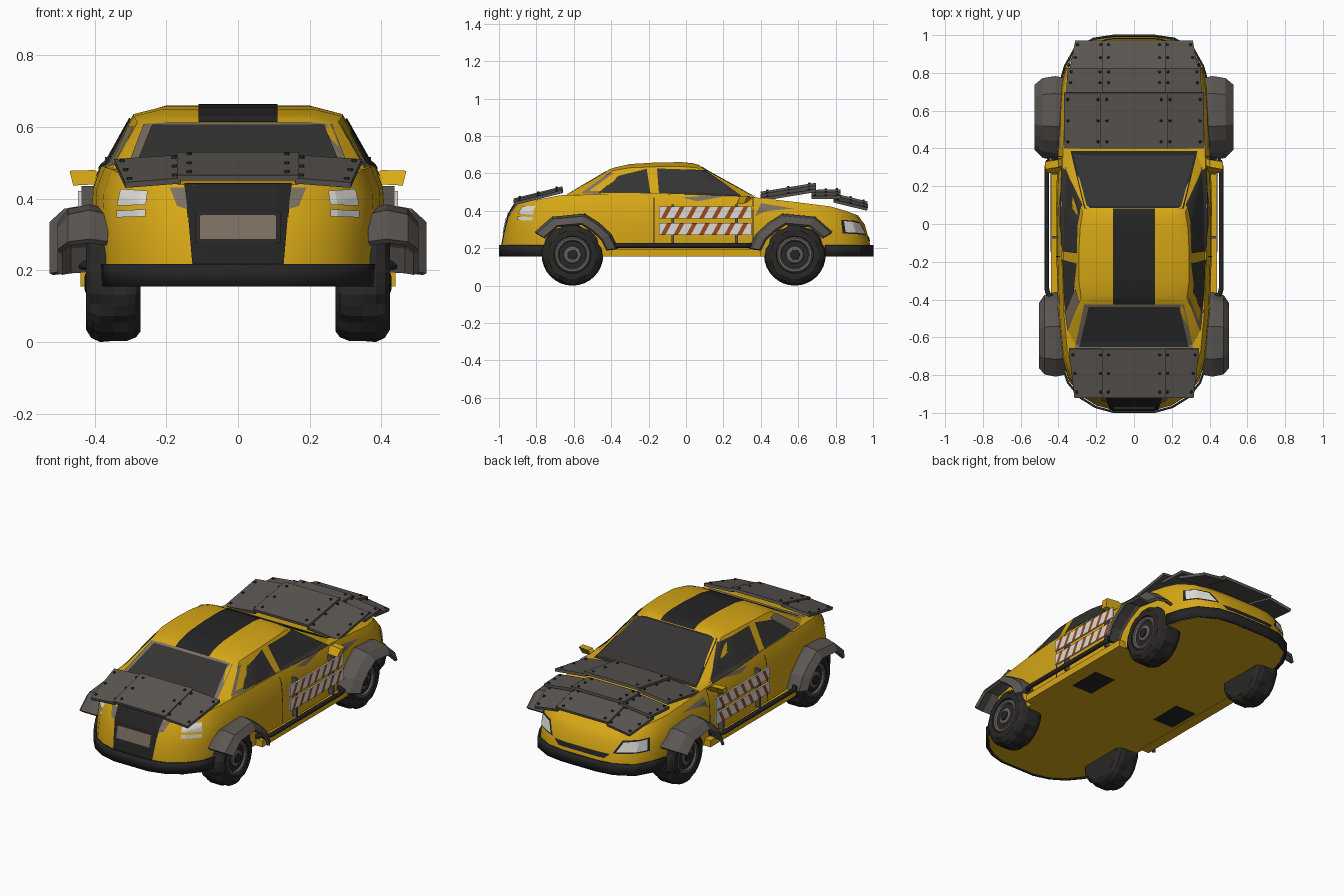
import bpy, bmesh, math
from mathutils import Vector, Matrix
from mathutils.bvhtree import BVHTree

if "Cube" in bpy.data.objects:
    bpy.data.objects.remove(bpy.data.objects["Cube"])


def mat(name, *c):
    m = bpy.data.materials.new(name)
    m.diffuse_color = (*c, 1)
    m.use_nodes = True
    m.node_tree.nodes["Principled BSDF"].inputs["Base Color"].default_value = m.diffuse_color
    return m


YELLOW = mat("yellow_paint", 0.68, 0.39, 0.008)
BLACK = mat("black_trim", 0.018, 0.018, 0.018)
GLASS = mat("dark_glass", 0.035, 0.034, 0.033)
ARMOUR = mat("armour_grey", 0.105, 0.094, 0.085)
PRIMER = mat("bare_primer", 0.2, 0.16, 0.12)
WHITE = mat("lamp_white", 0.72, 0.7, 0.67)
RUST = mat("rust_orange", 0.33, 0.07, 0.012)
TYRE = mat("tyre_rubber", 0.022, 0.021, 0.02)
RIM = mat("rim_grey", 0.13, 0.115, 0.105)


def mesh(name, verts, faces, m, solid=0, smooth=0, recalc=True):
    me = bpy.data.meshes.new(name)
    me.from_pydata([tuple(v) for v in verts], [], faces)
    if recalc:
        bm = bmesh.new()
        bm.from_mesh(me)
        bmesh.ops.recalc_face_normals(bm, faces=bm.faces)
        bm.to_mesh(me)
        bm.free()
    me.materials.append(m)
    ob = bpy.data.objects.new(name, me)
    bpy.context.collection.objects.link(ob)
    if solid:
        mod = ob.modifiers.new("thickness", "SOLIDIFY")
        mod.thickness, mod.offset = solid, 0
    if smooth:
        bpy.context.view_layer.objects.active = ob
        ob.select_set(True)
        bpy.ops.object.shade_smooth_by_angle(angle=math.radians(smooth))
        ob.select_set(False)
    return ob


def box(name, lo, hi, m):
    v = [(x, y, z) for x in (lo[0], hi[0]) for y in (lo[1], hi[1]) for z in (lo[2], hi[2])]
    return mesh(name, v, [(0, 1, 3, 2), (4, 5, 7, 6), (0, 1, 5, 4), (2, 3, 7, 6), (0, 2, 6, 4), (1, 3, 7, 5)], m)


def shell(rings):
    """Half outlines (rear to front) stacked upward, mirrored, with strip caps."""
    n, v, f = len(rings[0]), [], []
    for r in rings:
        v += r + [(-x, y, z) for x, y, z in reversed(r)]
    c = 2 * n
    for k in range(len(rings) - 1):
        for i in range(c):
            j = (i + 1) % c
            f.append((k * c + i, k * c + j, k * c + c + j, k * c + c + i))
    for b in (0, (len(rings) - 1) * c):
        f += [(b + i, b + i + 1, b + c - 2 - i, b + c - 1 - i) for i in range(n - 1)]
    return v, f


def interp(table, y):
    for (a, p), (b, q) in zip(table, table[1:]):
        if y <= b:
            return p + (q - p) * max(0, (y - a) / (b - a))
    return table[-1][1]


# lower body
OUT = [(.11, -.985), (.2, -.96), (.28, -.91), (.345, -.83), (.38, -.72), (.4, -.5), (.41, -.2), (.412, .1),
       (.405, .4), (.395, .6), (.385, .74), (.36, .83), (.31, .92), (.21, .975), (.11, .99)]
TOP = [(-1, .42), (-.9, .44), (-.66, .485), (0, .495), (.4, .47), (.8, .42), (.92, .375), (1, .35)]
LEVELS = [(0, .98, 1), (.2, 1, 1), (.5, 1, .985), (.82, .985, .965), (1, .93, .93)]
rings = []
for t, sx, sy in LEVELS:
    rings.append([(w * sx, y * sy, .157 + t * (interp(TOP, y * sy) - .157)) for w, y in OUT])
bv, bf = shell(rings)
mesh("body", bv, bf, YELLOW, smooth=35)

# cabin
base = [(.32, -.69, .455), (.365, -.6, .46), (.385, -.4, .46), (.392, -.17, .46), (.386, .1, .46), (.372, .34, .455),
        (.34, .41, .45)]
brow = [(.255, -.43, .607), (.28, -.39, .615), (.292, -.3, .63), (.292, -.15, .636), (.285, -.02, .636),
        (.272, .06, .63), (.255, .09, .628)]
roof = [(.2, -.41, .622), (.21, -.38, .632), (.21, -.3, .65), (.2, -.15, .659), (.2, -.02, .66),
        (.2, .04, .654), (.2, .07, .645)]
cv, cf = shell([base, brow, roof])
mesh("cabin", cv, cf, YELLOW, smooth=25)
TREE = BVHTree.FromPolygons([Vector(v) for v in bv + cv], bf + [tuple(i + len(bv) for i in f) for f in cf])


def decal(name, quad, axis, sign, m, lift=.005, n=8):
    """Thin patch laid on the body: a 2D quad projected along an axis."""
    d = Vector([-sign if a == axis else 0 for a in "xyz"])
    v, f = [], []
    q = [Vector(p) for p in quad]
    for i in range(n + 1):
        for j in range(n + 1):
            a, b = i / n, j / n
            p = (q[0] * (1 - a) + q[1] * a) * (1 - b) + (q[3] * (1 - a) + q[2] * a) * b
            o = Vector({"x": (0, p[0], p[1]), "y": (p[0], 0, p[1]), "z": (p[0], p[1], 0)}[axis]) - d * 2
            hit, nor, _, _ = TREE.ray_cast(o, d)
            if hit is None:
                hit, nor, _, _ = TREE.find_nearest(o + d * 1.2)
            v.append(hit + (nor if nor.dot(d) < 0 else -nor) * lift)
    for i in range(n):
        for j in range(n):
            k = i * (n + 1) + j
            f.append((k, k + n + 1, k + n + 2, k + 1))
    a, b, c = v[f[0][0]], v[f[0][1]], v[f[0][2]]
    if (b - a).cross(c - a).dot(d) > 0:
        f = [t[::-1] for t in f]
    return mesh(name, v, f, m, recalc=False)


def sym(y0, w0, y1, w1):
    return [(-w0, y0), (w0, y0), (w1, y1), (-w1, y1)]


# glass, stripes, number plate panel
decal("windscreen_frame", sym(.385, .335, .082, .262), "z", 1, BLACK, .003)
decal("windscreen", sym(.37, .322, .092, .25), "z", 1, GLASS)
decal("rear_window_frame", sym(-.67, .315, -.425, .262), "z", 1, PRIMER, .003)
decal("rear_window", sym(-.65, .29, -.438, .24), "z", 1, GLASS)
decal("roof_stripe", sym(-.425, .11, .08, .11), "z", 1, BLACK, .004, 16)
decal("tail_stripe", sym(.2, .125, .43, .145), "y", -1, BLACK, .004)
decal("tail_plate_rim", sym(.277, .118, .36, .118), "y", -1, TYRE, .008)
decal("tail_plate", sym(.285, .108, .352, .108), "y", -1, PRIMER, .011)
decal("front_grille", sym(.235, .15, .262, .18), "y", 1, BLACK, .004)
decal("trunk_lip", sym(-.95, .14, -.9, .15), "z", 1, BLACK, .004)

for s in (1, -1):
    # side windows and pillars
    decal("front_side_window", [(-.145, .492), (.3, .475), (.1, .615), (-.155, .624)], "x", s, GLASS, .005, 12)
    decal("rear_side_window", [(-.47, .492), (-.19, .492), (-.21, .622), (-.36, .585)], "x", s, GLASS)
    decal("pillar_primer", [(-.56, .492), (-.46, .488), (-.34, .6), (-.41, .6)], "x", s, PRIMER, .003)
    # worn paint patches and door seams
    decal("door_patch", [(-.02, .47), (.06, .45), (.2, .475), (.2, .487)], "x", s, PRIMER, .003)
    decal("wing_patch", [(.37, .37), (.42, .4), (.58, .41), (.4, .44)], "x", s, PRIMER, .003)
    decal("tail_patch", [(s * .14, .37), (s * .17, .38), (s * .19, .43), (s * .145, .43)], "y", -1, PRIMER, .003)
    for y in (-.175, .355):
        decal("door_seam", [(y, .2), (y + .006, .2), (y + .006, .47), (y, .47)], "x", s, BLACK, .002)
    # lamps
    for nm, q in (("tail_lamp", [(.255, .382), (.335, .38), (.325, .425), (.25, .42)]),
                  ("tail_lamp_strip", [(.255, .35), (.335, .347), (.335, .366), (.255, .37)])):
        r = [(s * x, z) for x, z in q]
        decal(nm, r, "y", -1, WHITE)
    decal("head_lamp", [(s * x, z) for x, z in [(.21, .275), (.34, .285), (.335, .345), (.24, .33)]], "y", 1, WHITE)
    decal("head_lamp_rim", [(s * x, z) for x, z in [(.195, .268), (.35, .278), (.342, .352), (.232, .338)]],
          "y", 1, BLACK, .003)
    # floor opening
    decal("floor_opening", [(s * .22, -.1), (s * .36, -.1), (s * .36, .1), (s * .22, .1)], "z", -1, BLACK, .003, 2)

    # mirror
    m = [(.38, .3, .45), (.4, .27, .44), (.46, .27, .437), (.47, .29, .478), (.4, .3, .48), (.38, .31, .465)]
    mesh("wing_mirror", [(s * x, y, z) for x, y, z in m] + [(s * x, y + .04, z) for x, y, z in m],
         [(0, 1, 2, 3, 4, 5), (6, 7, 8, 9, 10, 11)] + [(i, (i + 1) % 6, (i + 1) % 6 + 6, i + 6) for i in range(6)], YELLOW)
    # sill and side step tube
    box("sill", (s * .38, -.4, .155), (s * .44, .4, .195), YELLOW)
    cu = bpy.data.curves.new("side_tube", "CURVE")
    cu.dimensions, cu.bevel_depth, cu.bevel_resolution, cu.use_fill_caps = "3D", .013, 2, True
    sp = cu.splines.new("POLY")
    path = [(.4, -.41), (.455, -.37), (.462, -.34), (.462, .3), (.455, .33), (.4, .36)]
    sp.points.add(len(path) - 1)
    for p, (x, y) in zip(sp.points, path):
        p.co = (s * x, y, .215, 1)
    cu.materials.append(BLACK)
    tube = bpy.data.objects.new("side_tube", cu)
    bpy.context.collection.objects.link(tube)
    # striped barrier boards
    for y in (-.07, .27):
        box("barrier_post", (s * .4, y - .007, .21), (s * .437, y + .007, .435), ARMOUR)
    for z in (.272, .358):
        box("barrier_board", (s * .436, -.145, z), (s * .446, .35, z + .064), WHITE)
        v, f = [], []
        for i in range(7):
            y = -.135 + i * .068
            v += [(s * .4475, y, z), (s * .4475, y + .025, z), (s * .4475, y + .06, z + .064), (s * .4475, y + .035, z + .064)]
            f.append([4 * i + k for k in ((0, 1, 2, 3) if s > 0 else (3, 2, 1, 0))])
        mesh("barrier_stripes", v, f, RUST, recalc=False)

    for yc, sy, wide in ((.582, 1, .012), (-.607, -1, 0)):
        # armoured wheel arch
        arch = [(-.225, .03), (-.19, .1), (-.13, .155), (-.06, .2), (.1, .185), (.185, .11)]
        sec = [(.365, 1.0), (.415, 1.06), (.47, 1.0), (.497 + wide, .82)]
        v = [(s * (x + (wide if x > .45 else 0)), yc + sy * a * k, .165 + b * k) for x, k in sec for a, b in arch]
        f = [(r * 6 + i, r * 6 + i + 1, r * 6 + i + 7, r * 6 + i + 6) for r in range(3) for i in range(5)]
        mesh("wheel_arch_armour", v, f, ARMOUR, solid=.016)
        # tyre with stepped tread, then rim
        N = 32

        def lathe(name, prof, m, tread=()):
            v, f = [], []
            for k, (x, r) in enumerate(prof):
                for i in range(N):
                    rr = r - (.008 if k in tread and (i + 2 * (k > 4)) % 4 == 0 else 0)
                    a = 2 * math.pi * i / N
                    v.append((s * x, yc + rr * math.sin(a), .165 + rr * math.cos(a)))
            for k in range(len(prof) - 1):
                for i in range(N):
                    j = (i + 1) % N
                    f.append((k * N + i, k * N + j, k * N + N + j, k * N + N + i))
            f += [tuple(range(N)), tuple(range(len(v) - N, len(v)))]
            mesh(name, v, f, m)
        lathe("tyre", [(.272, .09), (.272, .135), (.285, .155), (.31, .165), (.348, .165), (.385, .165), (.41, .153),
                       (.424, .13), (.424, .1), (.412, .096)], TYRE, (2, 3, 4, 5, 6))
        lathe("rim", [(.28, .097), (.416, .097), (.424, .09), (.422, .078), (.408, .07), (.406, .05), (.416, .045),
                      (.42, .03)], RIM)
        lathe("hub", [(.41, .028), (.426, .026), (.428, .018)], BLACK)

# bumpers wrapping each end
for nm, pts in (("rear_bumper", [p for p in OUT if p[1] < -.7]), ("front_bumper", [p for p in OUT if p[1] > .7][::-1])):
    loop = pts[::-1] + [(-x, y) for x, y in pts]
    v = [(x * 1.015, y + (.006 if y > 0 else -.009), z) for z in (.155, .19, .218) for x, y in loop]
    n = len(loop)
    f = [(k * n + i, k * n + i + 1, k * n + n + i + 1, k * n + n + i) for k in (0, 1) for i in range(n - 1)]
    mesh(nm, v, f, BLACK, solid=.012, smooth=30)


# riveted armour rows: centre panel and folded side panels
def armour_row(name, ya, za, yb, zb, wa, wb, mid=.18, drop=.022, lift=.012):
    rv, rf = [], []
    for tag, xa0, xa1, xb0, xb1, d, up in (("centre", -mid, mid, -mid, mid, 0, lift),
                                           ("right", mid - .01, wa, mid - .01, wb, drop, 0),
                                           ("left", -mid + .01, -wa, -mid + .01, -wb, drop, 0)):
        q = [Vector(p) for p in ((xa0, ya, za + up), (xa1, ya, za + up - d), (xb1, yb, zb + up - d), (xb0, yb, zb + up))]
        ob = mesh(name + "_" + tag, q, [(0, 1, 2, 3)], ARMOUR, solid=.016)
        for a in (.1, .9):
            for b in (.12, .5, .88):
                p = (q[0] * (1 - a) + q[1] * a) * (1 - b) + (q[3] * (1 - a) + q[2] * a) * b
                k = len(rv)
                for r, h in ((.009, .006), (.006, .014)):
                    rv += [p + Vector((r * math.cos(i * math.pi / 3), r * math.sin(i * math.pi / 3), h)) for i in range(6)]
                rf += [(k + i, k + (i + 1) % 6, k + 6 + (i + 1) % 6, k + 6 + i) for i in range(6)]
                rf.append(tuple(range(k + 6, k + 12)))
    mesh(name + "_rivets", rv, rf, TYRE)


armour_row("hood_armour_back", .4, .482, .695, .53, .37, .37)
armour_row("hood_armour_middle", .67, .492, .825, .495, .36, .35, .17)
armour_row("hood_armour_front", .79, .474, .97, .43, .345, .31, .17)
armour_row("trunk_armour", -.66, .515, -.92, .45, .345, .315, .17, .012, .008)
